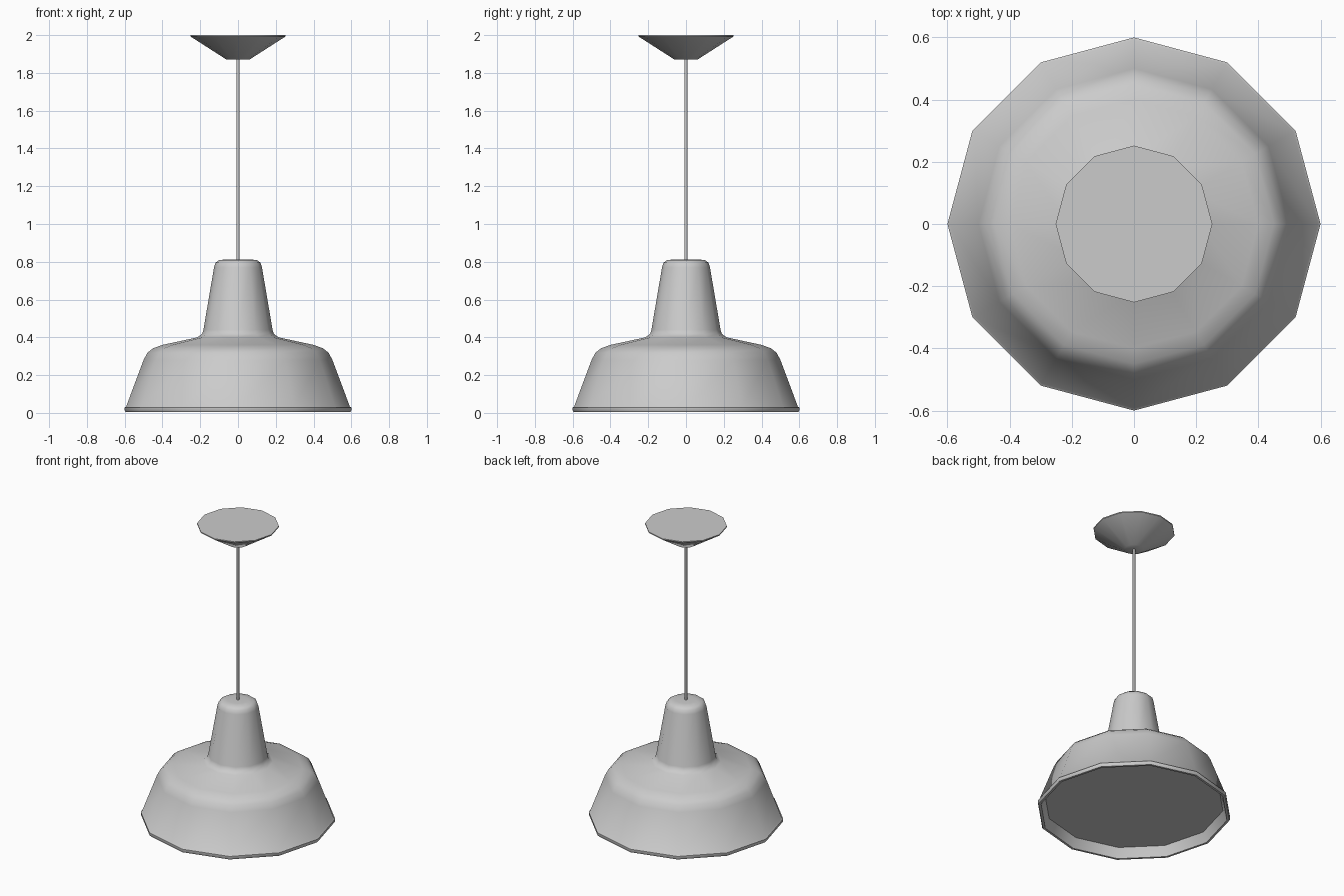
import bpy
import bmesh
from math import cos, sin, tau, radians

SIDES = 12

cube = bpy.data.objects.get("Cube")
if cube:
    bpy.data.objects.remove(cube, do_unlink=True)

grey = bpy.data.materials.new("light grey")
grey.use_nodes = True
grey.diffuse_color = (0.6, 0.6, 0.6, 1)
grey.node_tree.nodes["Principled BSDF"].inputs["Base Color"].default_value = (0.6, 0.6, 0.6, 1)


def lathe(name, profile, sides=SIDES, sharp_angle=40):
    """Spin (radius, height) points around z and close both ends with flat caps."""
    bm = bmesh.new()
    rings = [[bm.verts.new((r * cos(tau * i / sides), r * sin(tau * i / sides), z))
              for i in range(sides)] for r, z in profile]
    for low, high in zip(rings, rings[1:]):
        for i in range(sides):
            j = (i + 1) % sides
            bm.faces.new((low[i], low[j], high[j], high[i]))
    bm.faces.new(rings[0][::-1])
    bm.faces.new(rings[-1])
    mesh = bpy.data.meshes.new(name)
    bm.to_mesh(mesh)
    bm.free()
    mesh.materials.append(grey)
    obj = bpy.data.objects.new(name, mesh)
    bpy.context.collection.objects.link(obj)
    bpy.ops.object.select_all(action="DESELECT")
    obj.select_set(True)
    bpy.context.view_layer.objects.active = obj
    bpy.ops.object.shade_smooth_by_angle(angle=radians(sharp_angle))
    return obj


# Bell shade: recessed underside, rolled rim, flared skirt, shoulder and neck
lathe("shade", [
    (0.555, 0.07), (0.575, 0.02), (0.58, 0.005),
    (0.595, 0.005), (0.6, 0.012), (0.6, 0.028), (0.592, 0.034),
    (0.5, 0.28), (0.48, 0.318), (0.45, 0.342), (0.4, 0.36),
    (0.215, 0.4), (0.19, 0.418), (0.183, 0.44),
    (0.127, 0.77), (0.119, 0.795), (0.1, 0.809), (0.06, 0.813),
], sharp_angle=50)

# Hanging cord
lathe("cord", [(0.008, 0.8), (0.008, 1.9)])

# Ceiling canopy
lathe("ceiling_canopy", [(0.06, 1.87), (0.252, 1.993), (0.252, 2.0)])
